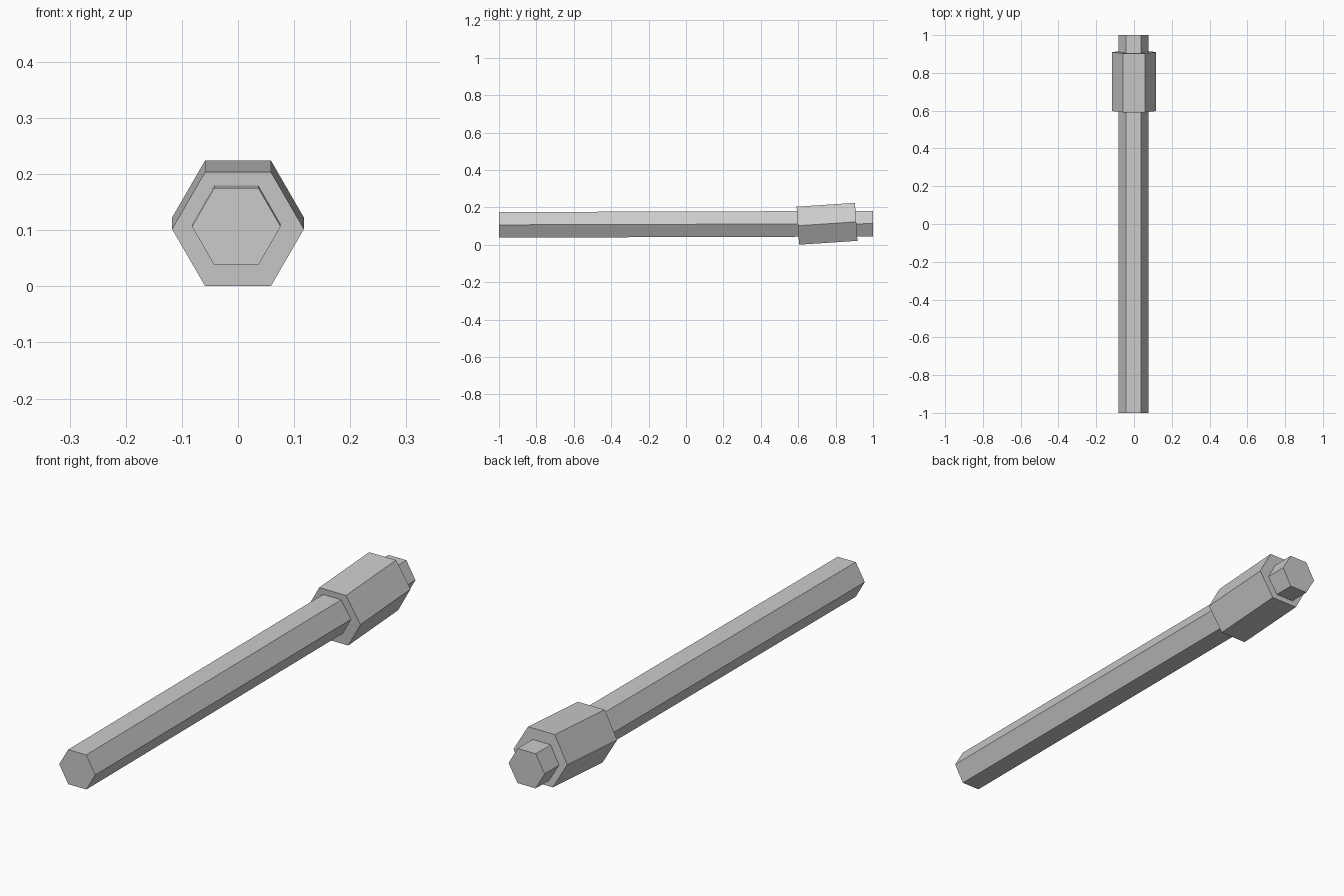
import bpy, bmesh
from math import pi, atan2
from mathutils import Matrix, Vector

if "Cube" in bpy.data.objects:
    bpy.data.objects.remove(bpy.data.objects["Cube"])


def hex_rod(name, start, end, radius):
    """Six-sided solid rod between two points, corners pointing to +-x."""
    a, b = Vector(start), Vector(end)
    axis = b - a
    tilt = atan2(axis.z, axis.y)
    place = (Matrix.Translation((a + b) / 2)
             @ Matrix.Rotation(tilt - pi / 2, 4, 'X')
             @ Matrix.Rotation(pi / 2, 4, 'Z'))
    bm = bmesh.new()
    bmesh.ops.create_cone(bm, cap_ends=True, segments=6, radius1=radius,
                          radius2=radius, depth=axis.length, matrix=place)
    mesh = bpy.data.meshes.new(name)
    bm.to_mesh(mesh)
    bm.free()
    obj = bpy.data.objects.new(name, mesh)
    bpy.context.collection.objects.link(obj)
    return obj


# Long shaft, very slightly raised toward the back
hex_rod("shaft", (-0.003, -1.0, 0.1065), (-0.003, 1.0, 0.1125), 0.079)

# Thick collar near the back end, tilted a little more
hex_rod("collar", (0, 0.598, 0.1020), (0, 0.910, 0.1225), 0.1175)
